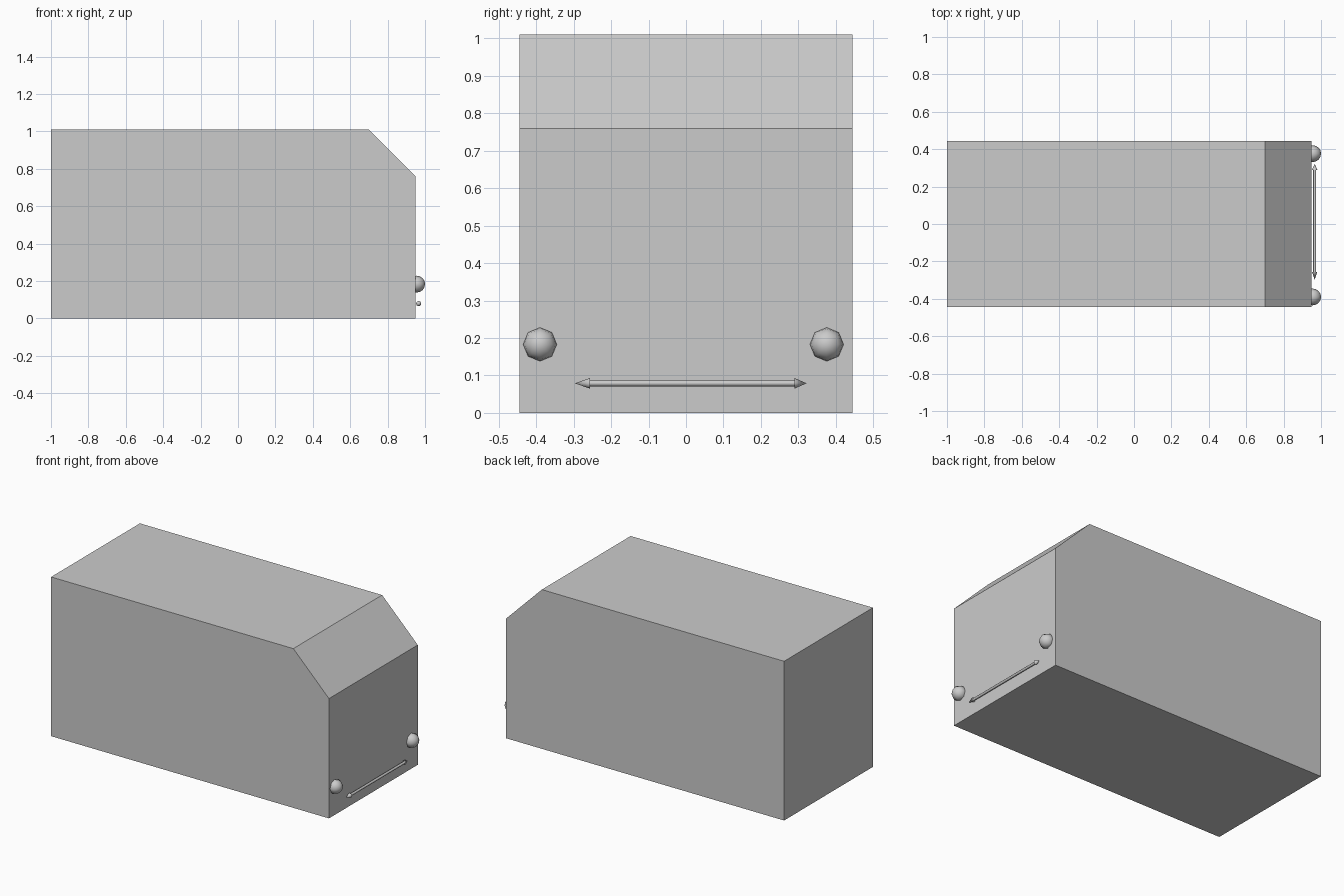
import bpy, bmesh
from math import radians
from mathutils import Matrix

if "Cube" in bpy.data.objects:
    bpy.data.objects.remove(bpy.data.objects["Cube"])


def make_object(name, bm, smooth=False):
    bmesh.ops.recalc_face_normals(bm, faces=bm.faces)
    for f in bm.faces:
        f.smooth = smooth
    mesh = bpy.data.meshes.new(name)
    bm.to_mesh(mesh)
    bm.free()
    obj = bpy.data.objects.new(name, mesh)
    bpy.context.collection.objects.link(obj)
    return obj


# Body: side profile with a chamfered top edge, extruded across y
HALF_WIDTH = 0.445
profile = [(-1, 0), (0.95, 0), (0.95, 0.76), (0.70, 1.01), (-1, 1.01)]
bm = bmesh.new()
face = bm.faces.new([bm.verts.new((x, -HALF_WIDTH, z)) for x, z in profile])
side = bmesh.ops.extrude_face_region(bm, geom=[face])["geom"]
bmesh.ops.translate(bm, vec=(0, 2 * HALF_WIDTH, 0),
                    verts=[g for g in side if isinstance(g, bmesh.types.BMVert)])
make_object("body", bm)

# Lamps: low-poly balls half sunk in the end wall, poles along x
for name, y in (("left_lamp", -0.39), ("right_lamp", 0.376)):
    bm = bmesh.new()
    bmesh.ops.create_uvsphere(
        bm, u_segments=8, v_segments=8, radius=0.045,
        matrix=Matrix.Translation((0.955, y, 0.183)) @ Matrix.Rotation(radians(90), 4, 'Y'))
    make_object(name, bm, smooth=True)


# Double-ended arrow: a bar with a pointed head at each end
ARROW_X, ARROW_Z = 0.966, 0.079


def arrow_part(name, sides, r1, r2, y0, y1):
    bm = bmesh.new()
    matrix = (Matrix.Translation((ARROW_X, (y0 + y1) / 2, ARROW_Z))
              @ Matrix.Rotation(radians(-90), 4, 'X'))
    bmesh.ops.create_cone(bm, cap_ends=True, segments=sides, radius1=r1,
                          radius2=r2, depth=y1 - y0, matrix=matrix)
    obj = make_object(name, bm, smooth=True)
    bpy.context.view_layer.objects.active = obj
    bpy.ops.object.select_all(action='DESELECT')
    obj.select_set(True)
    bpy.ops.object.shade_smooth_by_angle(angle=radians(50))


arrow_part("arrow_shaft", 8, 0.008, 0.008, -0.257, 0.29)
arrow_part("arrow_head_left", 8, 0.0, 0.014, -0.297, -0.257)
arrow_part("arrow_head_right", 8, 0.014, 0.0, 0.29, 0.322)
